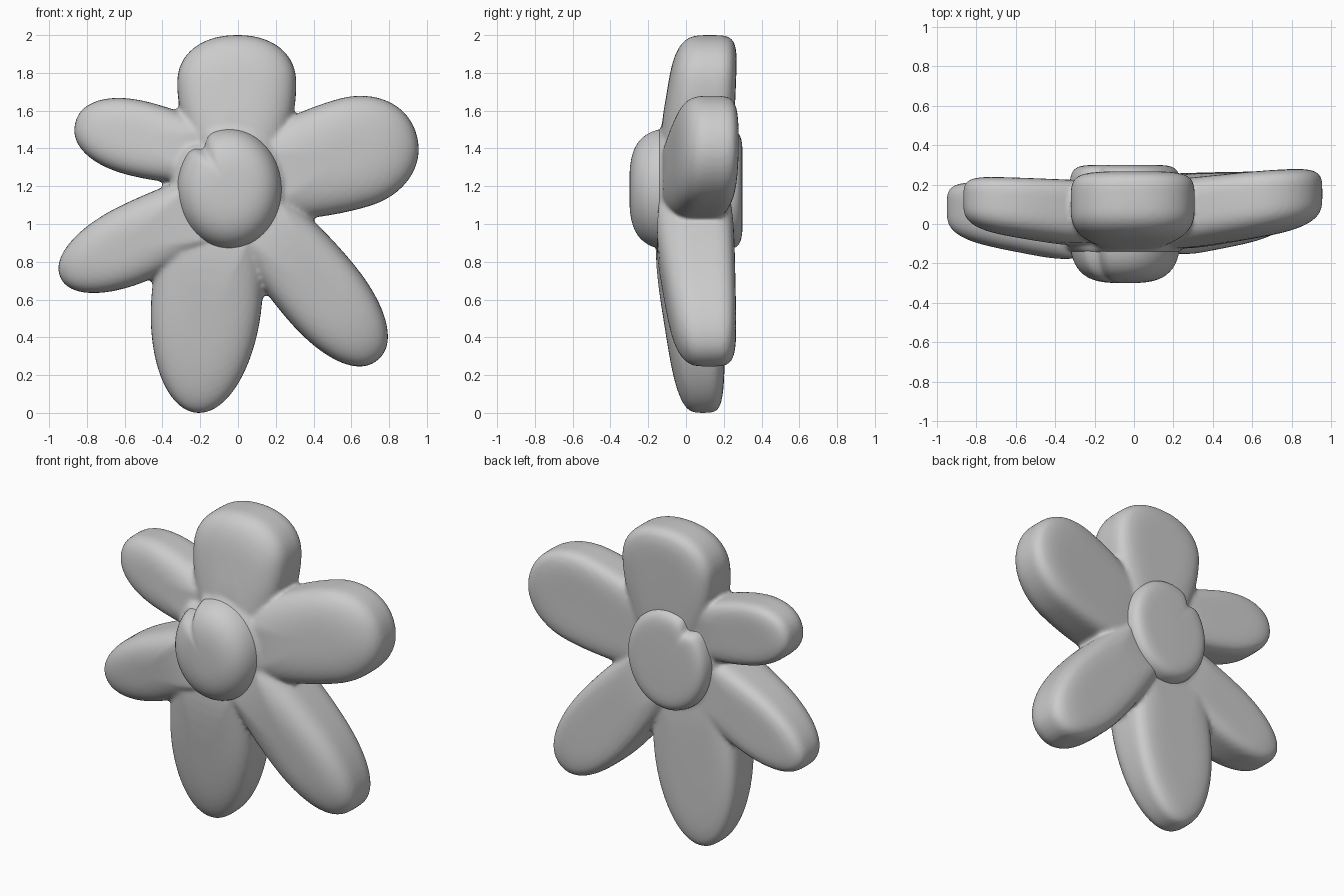
import bpy, bmesh, math
from mathutils import Vector

if "Cube" in bpy.data.objects:
    bpy.data.objects.remove(bpy.data.objects["Cube"])

HUB = Vector((-0.045, 1.185))


def petal_outline(base, tip, w0, w1, um, n, steps=36):
    """Petal widening from half-width w0 to w1 at um, then a rounded tip."""
    base, tip = Vector(base), Vector(tip)
    axis = tip - base
    side = Vector((-axis.y, axis.x)).normalized()
    left, right = [], []
    for i in range(steps):
        u = math.sin(math.pi / 2 * i / steps)
        if u < um:
            w = w0 + (w1 - w0) * math.sin(math.pi / 2 * u / um)
        else:
            w = w1 * (1 - ((u - um) / (1 - um)) ** n) ** (1 / n)
        left.append(base + axis * u + side * w)
        right.append(base + axis * u - side * w)
    return right + [tip] + left[::-1]


def centre_outline(grow=1.0, steps=96):
    """Oval with a small heart-like notch at the upper left."""
    out = []
    for i in range(steps):
        a = 2 * math.pi * i / steps
        r = grow * (1 - 0.15 * math.exp(-((a - 2.2) / 0.15) ** 2))
        out.append(HUB + Vector((0.283 * r * math.cos(a), 0.325 * r * math.sin(a))))
    return out


def add_pillow(bm, line, front, back, nf=3.3, nb=5.0, rings=28):
    """Inflate an outline; front/back are (y at hub, y at tip)."""
    mid = sum(line, Vector((0, 0))) / len(line)
    reach = max((q - HUB).length for q in line)

    def vert(q, h):
        t = min((q - HUB).length / reach, 1)
        f = front[0] + (front[1] - front[0]) * t
        b = back[0] + (back[1] - back[0]) * t
        return bm.verts.new((q.x, (f + b) / 2 + h * (b - f) / 2, q.y))

    loops = []
    for i in range(1, rings):
        a = math.pi * (i / rings - 0.5)
        e = 2 / (nf if a < 0 else nb)
        s = math.cos(a) ** e
        h = math.copysign(abs(math.sin(a)) ** e, a)
        loops.append([vert(mid + (q - mid) * s, h) for q in line])
    n = len(line)
    for A, B in zip(loops, loops[1:]):
        for j in range(n):
            bm.faces.new((A[j], A[(j + 1) % n], B[(j + 1) % n], B[j]))
    for ring, h in ((loops[0], -1), (loops[-1], 1)):
        c = vert(mid, h)
        for j in range(n):
            bm.faces.new((ring[j], ring[(j + 1) % n], c))


def finish(bm, name, voxel=None):
    bmesh.ops.recalc_face_normals(bm, faces=bm.faces)
    me = bpy.data.meshes.new(name)
    bm.to_mesh(me)
    bm.free()
    ob = bpy.data.objects.new(name, me)
    bpy.context.collection.objects.link(ob)
    if voxel:
        r = ob.modifiers.new("merge", 'REMESH')
        r.mode, r.voxel_size, r.use_smooth_shade = 'VOXEL', voxel, True
        s = ob.modifiers.new("soften", 'SMOOTH')
        s.factor, s.iterations = 0.5, 4
    me.polygons.foreach_set("use_smooth", [True] * len(me.polygons))
    return ob


# Petals merged around a low collar
bm = bmesh.new()


def petal(base, tip, shape, front, back):
    add_pillow(bm, petal_outline(base, tip, *shape), front, back)


petal((0.0, 1.25), (-0.01, 2.0), (0.19, 0.315, 0.66, 2.2), (-0.19, -0.05), (0.24, 0.275))    # top
petal((0.0, 1.2), (0.945, 1.475), (0.2, 0.295, 0.64, 2.1), (-0.19, -0.01), (0.2, 0.295))     # upper right
petal((0.03, 1.127), (0.74, 0.28), (0.17, 0.228, 0.55, 2.2), (-0.22, -0.05), (0.25, 0.27))   # lower right
petal((-0.12, 1.1), (-0.22, 0.0), (0.25, 0.293, 0.45, 2.0), (-0.23, -0.04), (0.22, 0.2))     # bottom
petal((-0.12, 1.1), (-0.94, 0.715), (0.19, 0.21, 0.48, 2.1), (-0.25, -0.07), (0.21, 0.215))  # lower left
petal((-0.112, 1.35), (-0.862, 1.535), (0.15, 0.2, 0.55, 2.2), (-0.17, -0.02), (0.21, 0.245))  # upper left
add_pillow(bm, centre_outline(1.1), (-0.17, -0.17), (0.24, 0.24), 5, 5)
finish(bm, "petals", 0.014)

# Raised cushion: domed in front, flat cap behind
bm = bmesh.new()
add_pillow(bm, centre_outline(), (-0.3, -0.3), (0.3, 0.3), 3.2, 8)
finish(bm, "flower_centre")
